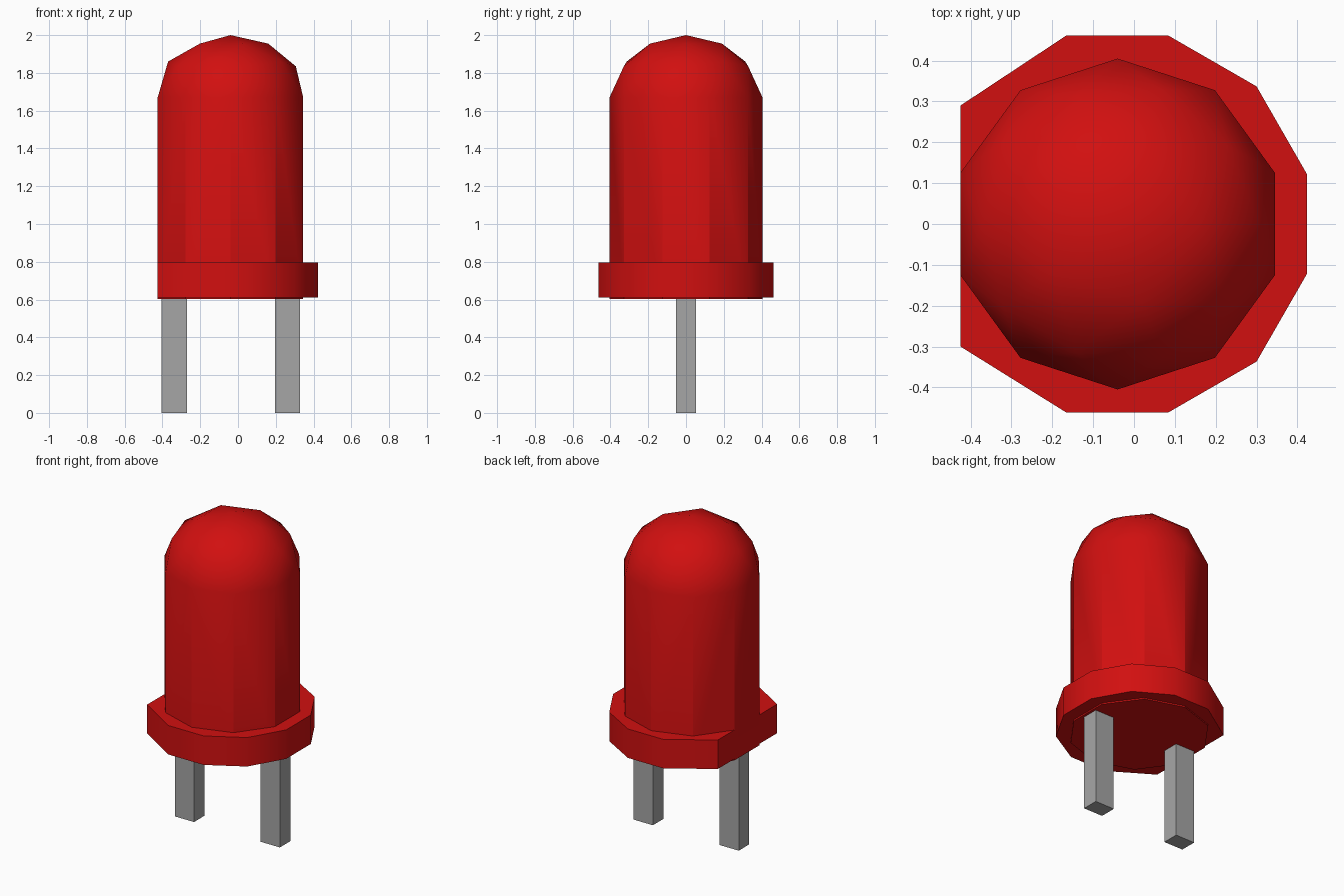
import bpy, bmesh, math

cube = bpy.data.objects.get("Cube")
if cube:
    bpy.data.objects.remove(cube, do_unlink=True)


def material(name, rgb):
    m = bpy.data.materials.new(name)
    m.use_nodes = True
    m.diffuse_color = (*rgb, 1)
    m.node_tree.nodes["Principled BSDF"].inputs["Base Color"].default_value = (*rgb, 1)
    return m


red = material("red_plastic", (0.64, 0.005, 0.005))
grey = material("grey_metal", (0.38, 0.38, 0.38))


def finish(bm, name, mat, smooth_angle=None):
    bmesh.ops.recalc_face_normals(bm, faces=bm.faces)
    mesh = bpy.data.meshes.new(name)
    bm.to_mesh(mesh)
    bm.free()
    mesh.materials.append(mat)
    ob = bpy.data.objects.new(name, mesh)
    bpy.context.collection.objects.link(ob)
    if smooth_angle:
        bpy.ops.object.select_all(action="DESELECT")
        ob.select_set(True)
        bpy.context.view_layer.objects.active = ob
        bpy.ops.object.shade_smooth_by_angle(angle=math.radians(smooth_angle))
    return ob


# Ten-sided bulb with a faceted dome: rings of (radius, z, count, start angle)
CX = -0.04
RINGS = [(0.405, 0.603, 10, 18), (0.405, 1.67, 10, 18), (0.346, 1.835, 5, 0),
         (0.33, 1.86, 5, 36), (0.20, 1.955, 5, 0)]
bm = bmesh.new()
for r, z, n, start in RINGS:
    for i in range(n):
        a = math.radians(start + 360 * i / n)
        bm.verts.new((CX + r * math.cos(a), r * math.sin(a), z))
bm.verts.new((CX, 0, 2.0))
bmesh.ops.convex_hull(bm, input=bm.verts)
bmesh.ops.dissolve_limit(bm, angle_limit=math.radians(1), verts=bm.verts, edges=bm.edges)
finish(bm, "bulb", red, 30)

# Flange with one flattened side
OUTLINE = [(-0.425, -0.30), (-0.165, -0.462), (0.083, -0.462), (0.30, -0.337), (0.423, -0.123),
           (0.423, 0.123), (0.30, 0.337), (0.083, 0.462), (-0.165, 0.462), (-0.425, 0.29)]
bm = bmesh.new()
face = bm.faces.new([bm.verts.new((x, y, 0.612)) for x, y in OUTLINE])
top = bmesh.ops.extrude_face_region(bm, geom=[face])["geom"]
bmesh.ops.translate(bm, vec=(0, 0, 0.183), verts=[g for g in top if isinstance(g, bmesh.types.BMVert)])
finish(bm, "flange", red, 35)

# Two square metal legs
for name, x in (("right_leg", -0.338), ("left_leg", 0.262)):
    bm = bmesh.new()
    bmesh.ops.create_cube(bm, size=1)
    for v in bm.verts:
        v.co = (x + v.co.x * 0.134, v.co.y * 0.104, 0.31 + v.co.z * 0.62)
    finish(bm, name, grey)
